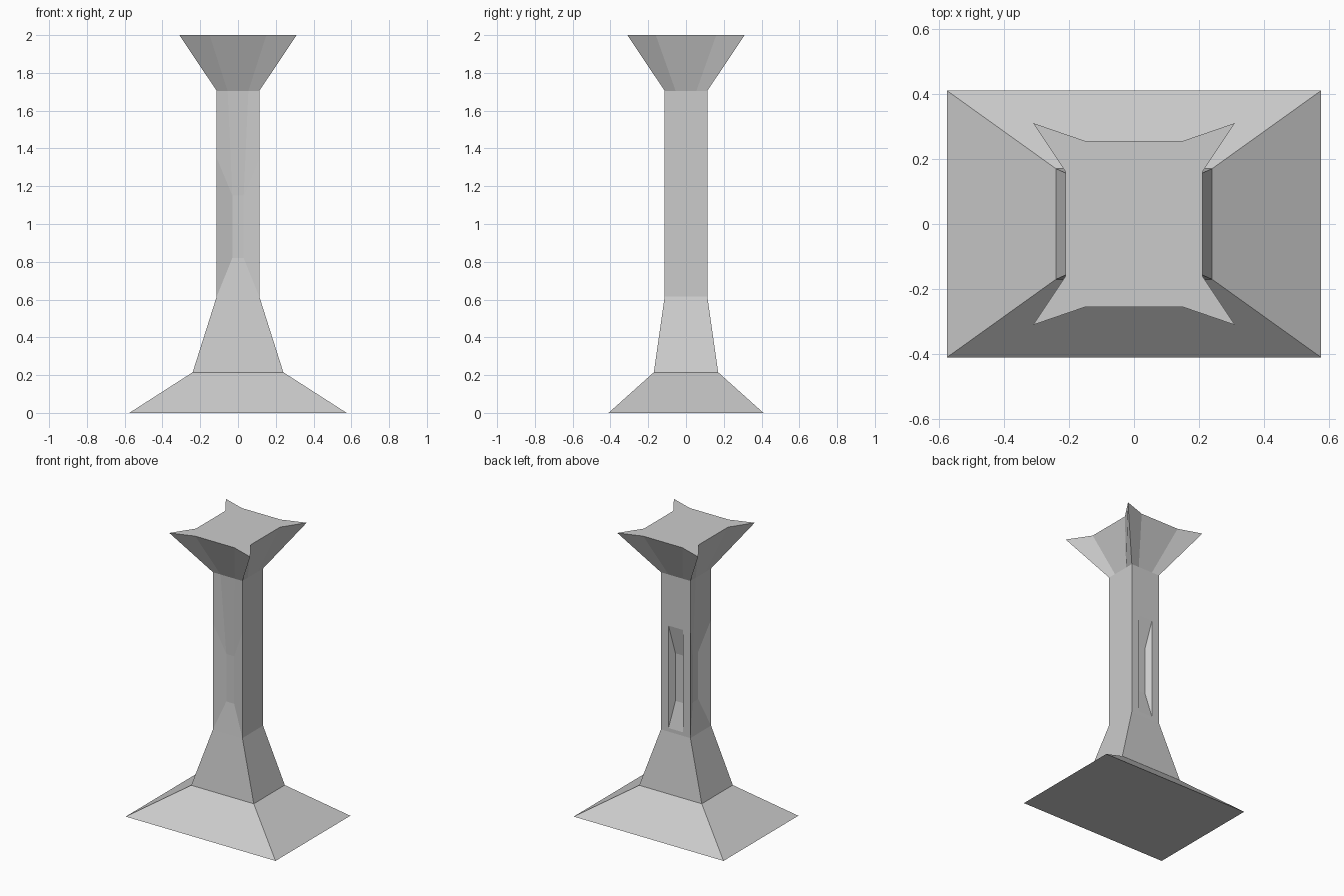
import bpy, bmesh
from mathutils import Matrix
from math import pi

if "Cube" in bpy.data.objects:
    bpy.data.objects.remove(bpy.data.objects["Cube"])

H = 0.113                      # half width of the shaft
Z0, Z1 = 0.615, 1.705          # shaft bottom and top


def finish(name, bm):
    bmesh.ops.remove_doubles(bm, verts=bm.verts, dist=0.0005)
    bmesh.ops.recalc_face_normals(bm, faces=bm.faces)
    me = bpy.data.meshes.new(name)
    bm.to_mesh(me)
    bm.free()
    ob = bpy.data.objects.new(name, me)
    bpy.context.collection.objects.link(ob)
    return ob


def loft(name, rings):
    """Closed solid through rings of (x, y, z) points."""
    bm = bmesh.new()
    rows = [[bm.verts.new(p) for p in r] for r in rings]
    for a, b in zip(rows, rows[1:]):
        for i in range(len(a)):
            j = (i + 1) % len(a)
            bm.faces.new((a[i], a[j], b[j], b[i]))
    bm.faces.new(rows[0][::-1])
    bm.faces.new(rows[-1])
    return finish(name, bm)


def rect(hx, hy, z):
    return [(-hx, -hy, z), (hx, -hy, z), (hx, hy, z), (-hx, hy, z)]


# Base: wide foot and tapering plinth
loft("base", [rect(0.575, 0.41, 0), rect(0.24, 0.17, 0.215), rect(H, H, Z0)])


# Capital: flared, with four pointed corners
def star(c, fx, fy, sx, sy, z):
    return [(-c, -c, z), (-fx, -fy, z), (fx, -fy, z), (c, -c, z),
            (sx, -sy, z), (sx, sy, z), (c, c, z), (fx, fy, z),
            (-fx, fy, z), (-c, c, z), (-sx, sy, z), (-sx, -sy, z)]


loft("capital", [star(H, 0.055, H, H, 0.055, Z1),
                 star(0.31, 0.15, 0.255, 0.21, 0.16, 2.0)])

# Shaft: each side drawn as a front panel, then turned into place
shaft = bmesh.new()


def panel(turn, polys):
    rot = Matrix.Rotation(turn, 3, 'Z')
    for poly in polys:
        shaft.faces.new([shaft.verts.new(rot @ Matrix.Identity(3).to_3x3() @ p)
                         for p in map(vec, poly)])


def vec(p):
    from mathutils import Vector
    return Vector((p[0], -H + p[2], p[1]))


def mirrored(poly):
    return [(-x, z, d) for x, z, d in reversed(poly)]


def hollow(d):
    """Panel sunk between its corners; points are (x, z, depth)."""
    b, c, t = (-0.03, 0.82, d), (-0.03, 1.15, d), (-0.055, Z1, 0)
    a, m, k = (-H, Z0, 0), (-H, 1.35, 0), (-H, Z1, 0)
    side = [[a, b, c, m], [m, c, t, k]]
    mid = [p + mirrored(p) for p in ([b, a], [c, b], [t, c])]
    return side + [mirrored(p) for p in side] + mid


def window(d):
    """Flat panel with a bevelled sunken slot."""
    a, k = (-H, Z0, 0), (-H, Z1, 0)
    o, u = (-0.055, 0.64, 0), (-0.055, 1.35, 0)
    b, c = (-0.03, 0.82, d), (-0.03, 1.15, d)
    side = [[a, o, u, k], [o, b, c, u]]
    mid = [p + mirrored(p) for p in ([o, a], [k, u], [b, o], [u, c], [c, b])]
    return side + [mirrored(p) for p in side] + mid


panel(0, hollow(0.028))                                            # front
panel(pi / 2, [[(-H, Z0, 0), (H, Z0, 0), (H, Z1, 0), (-H, Z1, 0)]])  # right
panel(pi, window(0.04))                                            # back
panel(-pi / 2, hollow(0.04))                                       # left
finish("shaft", shaft)
